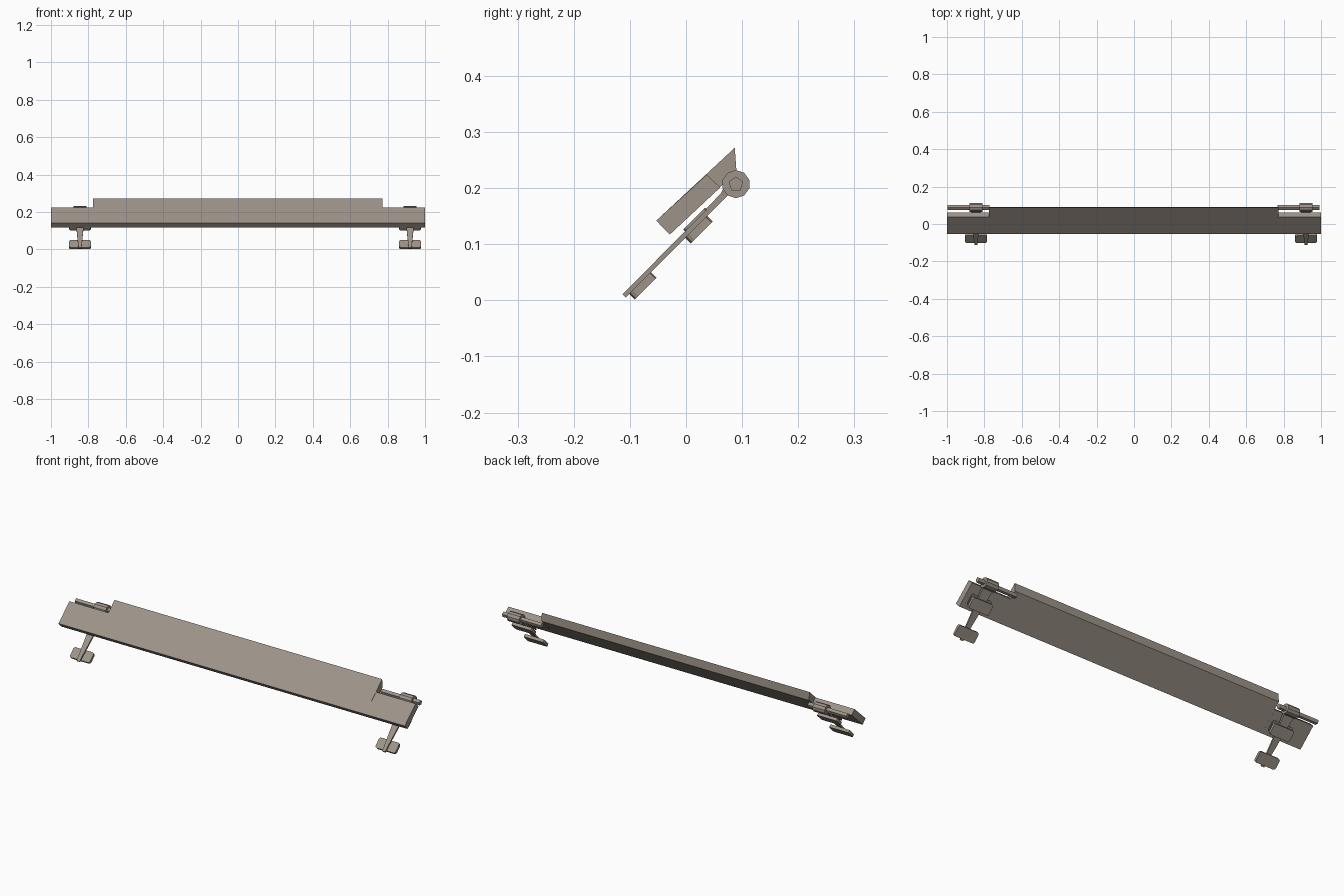
import bpy, bmesh, math
from mathutils import Vector

if "Cube" in bpy.data.objects:
    bpy.data.objects.remove(bpy.data.objects["Cube"])

mat = bpy.data.materials.new("warm_grey")
mat.diffuse_color = (0.34, 0.295, 0.25, 1)
mat.use_nodes = True
mat.node_tree.nodes["Principled BSDF"].inputs["Base Color"].default_value = mat.diffuse_color

R = math.sqrt(0.5)
HINGE = (0.089, 0.207)           # hinge axis (y, z)


def arm_point(x, u, v):
    """u runs down the 45 degree arm from the hinge, v towards its underside."""
    return Vector((x, HINGE[0] - u * R + v * R, HINGE[1] - u * R - v * R))


def loft(name, rings):
    """Closed solid through equal-length rings of points."""
    bm = bmesh.new()
    loops = [[bm.verts.new(p) for p in ring] for ring in rings]
    n = len(loops[0])
    for a, b in zip(loops, loops[1:]):
        for i in range(n):
            j = (i + 1) % n
            bm.faces.new((a[i], a[j], b[j], b[i]))
    bm.faces.new(loops[0][::-1])
    bm.faces.new(loops[-1])
    bmesh.ops.recalc_face_normals(bm, faces=bm.faces[:])
    me = bpy.data.meshes.new(name)
    bm.to_mesh(me)
    bm.free()
    me.materials.append(mat)
    ob = bpy.data.objects.new(name, me)
    bpy.context.collection.objects.link(ob)
    return ob


def panel(name, x0, x1, profile):
    return loft(name, [[(x, y, z) for y, z in profile] for x in (x0, x1)])


def tube(name, x0, x1, r, sides, turn=0.0):
    ring = [(HINGE[0] + r * math.cos(turn + i * math.tau / sides),
             HINGE[1] + r * math.sin(turn + i * math.tau / sides)) for i in range(sides)]
    return panel(name, x0, x1, ring)


def pad(name, cx, u, v0, v1, hu=0.0275, hx=0.058, c=0.009):
    """Flat plate with clipped corners lying along the arm."""
    k = c * 0.3
    quarter = [(hx, hu - c), (hx - k, hu - k), (hx - c, hu)]
    outline = quarter + [(-a, b) for a, b in quarter[::-1]]
    outline += [(-a, -b) for a, b in quarter] + [(a, -b) for a, b in quarter[::-1]]
    return loft(name, [[arm_point(cx + a, u + b, v) for a, b in outline] for v in (v0, v1)])


# tilted flap: wide centre, notched at both ends for the hinges
low_top, low_bot = (-0.053, 0.142), (-0.029, 0.117)
end_top, end_bot = (0.037, 0.224), (0.061, 0.201)
panel("flap_centre", -0.774, 0.772, [low_bot, low_top, (0.087, 0.272), (0.09, 0.229)])
panel("flap_end_left", -1.0, -0.774, [low_bot, low_top, end_top, end_bot])
panel("flap_end_right", 0.772, 1.0, [low_bot, low_top, end_top, end_bot])

# two identical hinge and arm sets
for side, cx in (("left", -0.845), ("right", 0.92)):
    tube("hinge_rod_" + side, cx - 0.152, cx + 0.072, 0.0135, 5, math.pi / 2)
    tube("hinge_sleeve_" + side, cx - 0.035, cx + 0.035, 0.025, 10, math.pi / 10)

    # arm tapering from the sleeve to the foot: (u, v top, v bottom, half width)
    stations = [(-0.006, -0.023, 0.004, 0.032), (0.0135, -0.0135, 0.004, 0.031),
                (0.03, -0.0075, 0.004, 0.027), (0.12, -0.005, 0.004, 0.02),
                (0.282, -0.004, 0.004, 0.008)]
    loft("arm_" + side, [[arm_point(cx + sx * w, u, v) for sx, v in
                          ((-1, a), (1, a), (1, b), (-1, b))] for u, a, b, w in stations])

    # upper pad with its backing plate, and the foot pad
    pad("backing_plate_" + side, cx, 0.096, -0.009, -0.004)
    pad("upper_pad_" + side, cx, 0.104, 0.0035, 0.018)
    pad("foot_pad_" + side, cx, 0.2455, 0.0035, 0.018)
